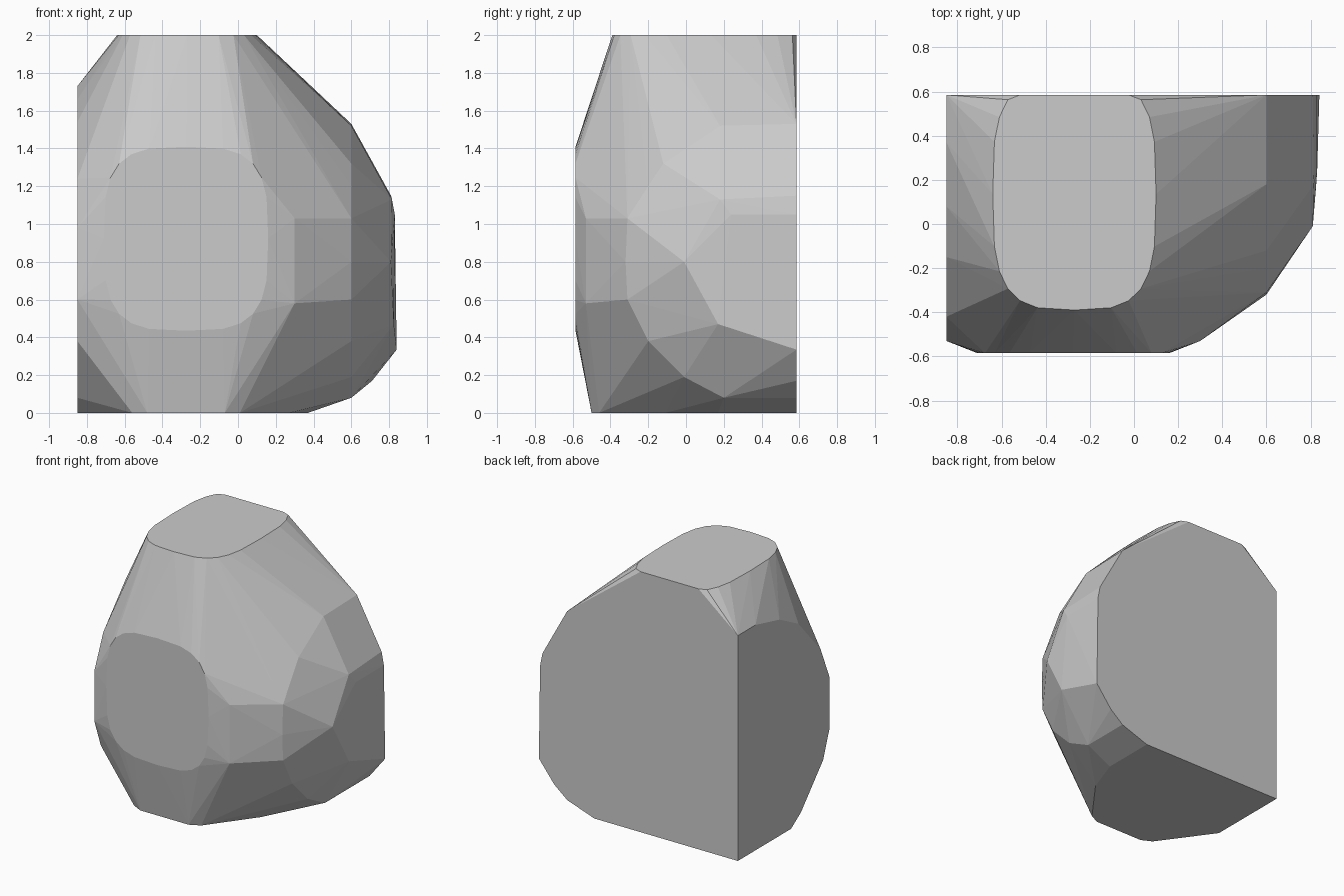
import bpy
import bmesh
from math import cos, sin, tau, copysign

BACK = 0.585      # rear cut plane
SIDE = -0.85      # flat side cut plane


def rounded_outline(cx, cy, half_w, half_h, power=3.4, steps=24):
    """Soft-cornered rectangle outline as 2D points."""
    def bulge(v):
        return copysign(abs(v) ** (2 / power), v)
    angles = [tau * i / steps for i in range(steps)]
    return [(cx + half_w * bulge(cos(a)), cy + half_h * bulge(sin(a))) for a in angles]


points = []

# Flat top cap, cut off by the rear plane
points += [(x, min(y, BACK), 2) for x, y in rounded_outline(-0.27, 0.135, 0.37, 0.525)]

# Flat front facet
points += [(x, -BACK, z) for x, z in rounded_outline(-0.275, 0.922, 0.435, 0.487)]

# Flat base
base = [(SIDE, BACK), (SIDE, -0.06), (-0.56, -0.46), (-0.48, -0.5), (-0.07, -0.5),
        (0.01, -0.46), (0.27, -0.11), (0.37, 0.17), (0.37, BACK)]
points += [(x, y, 0) for x, y in base]

# Flat cut side
cut_side = [(BACK, 1.73), (0.37, 1.73), (0.08, 1.66), (-0.15, 1.54), (-0.42, 1.24),
            (-0.53, 0.98), (-0.53, 0.6), (-0.45, 0.38), (-0.18, 0.08)]
points += [(SIDE, y, z) for y, z in cut_side]

# Shoulder ring on the rounded side
shoulder = [(BACK, 0.08), (0.2, 0.08), (-0.01, 0.19), (-0.2, 0.38), (-0.31, 0.6),
            (-0.32, 0.8), (-0.31, 1.03), (-0.2, 1.2), (-0.12, 1.32), (0.18, 1.52),
            (BACK, 1.53)]
points += [(0.6, y, z) for y, z in shoulder]

# Front bevel between facet and shoulder
points += [(0.3, -0.53, z) for z in (0.58, 0.8, 1.03)]
points += [(0.3, -0.4, 0.36)]

# Outermost bulge
points += [(0.81, -0.01, 0.8), (0.815, 0.18, 1.13), (0.83, 0.24, 1.05), (0.825, 0.17, 0.47),
           (0.84, BACK, 0.335), (0.83, BACK, 1.05), (0.81, BACK, 1.15), (0.71, BACK, 0.17)]

# Wrap the outlines into one faceted solid
bm = bmesh.new()
for p in points:
    bm.verts.new(p)
bmesh.ops.remove_doubles(bm, verts=bm.verts[:], dist=0.002)
hull = bmesh.ops.convex_hull(bm, input=bm.verts[:])
loose = {v for v in hull["geom_interior"] + hull["geom_unused"] if isinstance(v, bmesh.types.BMVert)}
bmesh.ops.delete(bm, geom=list(loose), context="VERTS")
bmesh.ops.dissolve_limit(bm, angle_limit=0.01, verts=bm.verts[:], edges=bm.edges[:])
bmesh.ops.recalc_face_normals(bm, faces=bm.faces[:])

mesh = bpy.data.meshes.new("faceted_stone")
bm.to_mesh(mesh)
bm.free()

# Plain grey finish
grey = bpy.data.materials.new("stone_grey")
grey.use_nodes = True
colour = (0.6, 0.6, 0.6, 1)
grey.diffuse_color = colour
grey.node_tree.nodes["Principled BSDF"].inputs["Base Color"].default_value = colour
mesh.materials.append(grey)

cube = bpy.data.objects.get("Cube")
if cube:
    bpy.data.objects.remove(cube, do_unlink=True)
bpy.context.scene.collection.objects.link(bpy.data.objects.new("faceted_stone", mesh))
